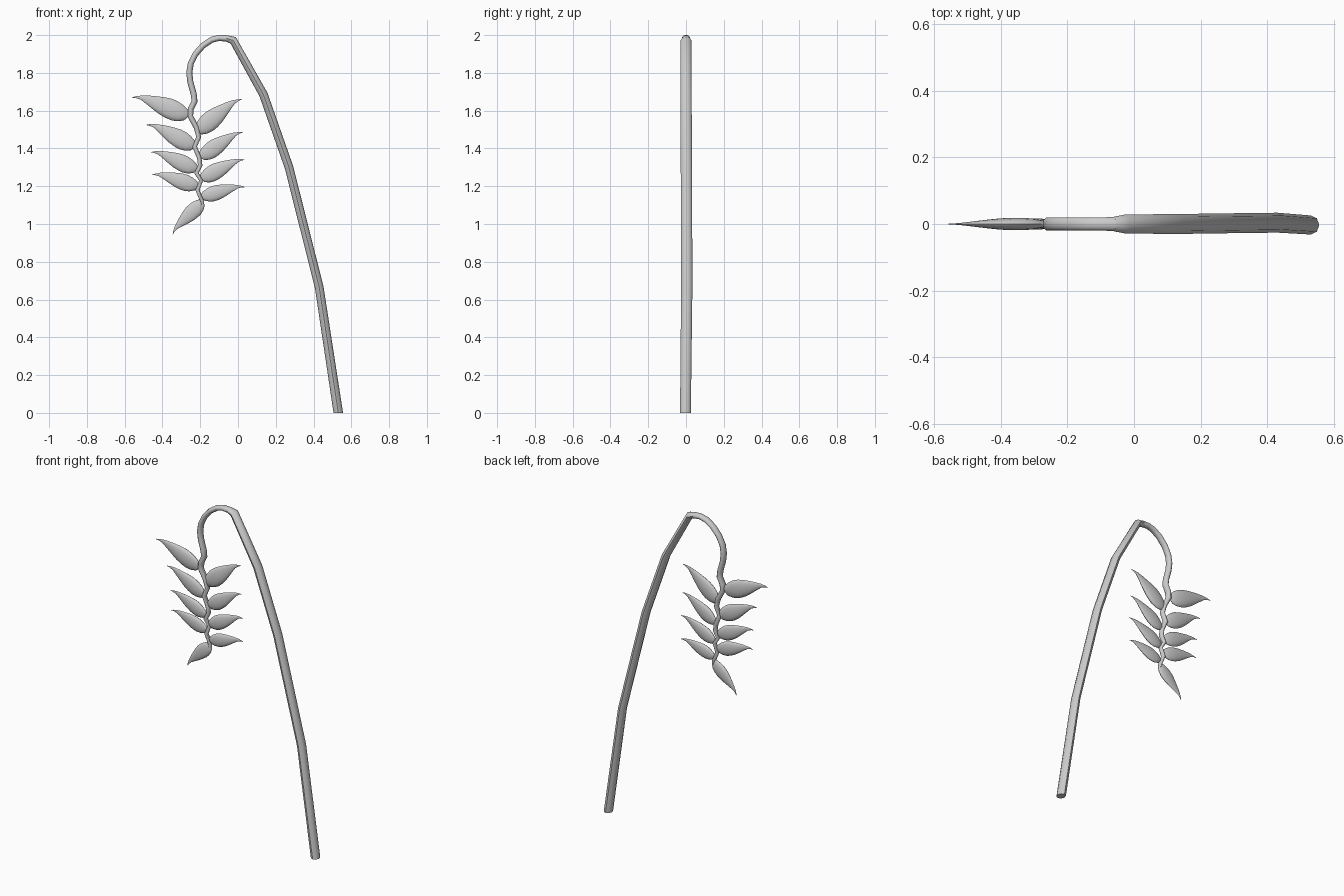
import bpy, bmesh, math
from mathutils import Vector

cube = bpy.data.objects.get("Cube")
if cube:
    bpy.data.objects.remove(cube, do_unlink=True)

grey = bpy.data.materials.new("plain_grey")
grey.use_nodes = True
grey.diffuse_color = (0.6, 0.6, 0.6, 1)
grey.node_tree.nodes["Principled BSDF"].inputs["Base Color"].default_value = (0.6, 0.6, 0.6, 1)


def loft(name, rings, sides):
    """Skin elliptical rings given as (centre, in-plane half axis, y half width)."""
    bm = bmesh.new()
    loops = []
    for centre, axis, depth in rings:
        angles = [2 * math.pi * i / sides for i in range(sides)]
        loops.append([bm.verts.new(centre + axis * math.cos(a) + Vector((0, depth * math.sin(a), 0)))
                      for a in angles])
    for a, b in zip(loops, loops[1:]):
        for i in range(sides):
            j = (i + 1) % sides
            bm.faces.new((a[i], a[j], b[j], b[i]))
    bm.faces.new(loops[0])
    bm.faces.new(loops[-1])
    bmesh.ops.recalc_face_normals(bm, faces=bm.faces)
    mesh = bpy.data.meshes.new(name)
    bm.to_mesh(mesh)
    bm.free()
    mesh.materials.append(grey)
    obj = bpy.data.objects.new(name, mesh)
    bpy.context.collection.objects.link(obj)
    bpy.ops.object.select_all(action='DESELECT')
    obj.select_set(True)
    bpy.context.view_layer.objects.active = obj
    bpy.ops.object.shade_smooth_by_angle(angle=math.radians(50))
    return obj


def tube(name, path, sides, flat_start=False):
    """Tube along (x, y, z, radius) points, a little deeper than it is wide."""
    pts = [Vector(p[:3]) for p in path]
    rings = []
    for i, p in enumerate(pts):
        before = (p - pts[i - 1]).normalized() if i else Vector()
        after = (pts[i + 1] - p).normalized() if i < len(pts) - 1 else Vector()
        d = (before + after).normalized()
        axis = Vector((d.z, 0, -d.x))
        if i == 0 and flat_start:
            axis = Vector((1.15, 0, 0))
        rings.append((p, axis * path[i][3], path[i][3] * 1.3))
    return loft(name, rings, sides)


# Thick arching stalk with a flat cut foot
tube("stalk", [
    (0.531, -0.003, 0, 0.022), (0.43, 0.004, 0.665, 0.023), (0.27, 0.002, 1.30, 0.023),
    (0.135, 0, 1.685, 0.023), (-0.025, 0, 1.972, 0.022), (-0.06, 0, 1.983, 0.017),
], 8, flat_start=True)

# Thin hooked stem that turns into the zigzag spine
tube("hook_and_spine", [
    (-0.055, 0, 1.982, 0.017), (-0.10, 0, 1.985, 0.016), (-0.14, 0, 1.975, 0.016),
    (-0.185, 0, 1.945, 0.016), (-0.225, 0, 1.90, 0.016), (-0.25, 0, 1.85, 0.016),
    (-0.258, 0, 1.80, 0.016), (-0.252, 0, 1.75, 0.016), (-0.235, 0, 1.69, 0.016),
    (-0.23, 0, 1.65, 0.016), (-0.25, 0, 1.61, 0.016), (-0.252, 0, 1.57, 0.015),
    (-0.22, 0, 1.51, 0.014), (-0.208, 0, 1.46, 0.013), (-0.23, 0, 1.41, 0.013),
    (-0.205, 0, 1.35, 0.012), (-0.20, 0, 1.31, 0.012), (-0.22, 0, 1.27, 0.012),
    (-0.195, 0, 1.23, 0.011), (-0.215, 0, 1.18, 0.011), (-0.19, 0, 1.12, 0.010),
    (-0.188, 0, 1.10, 0.008),
], 10)

# Bract outline: fraction along, upper edge, lower edge (relative to length)
OUTLINE = [
    (0, 0.03, -0.04), (0.05, 0.08, -0.12), (0.15, 0.13, -0.165), (0.25, 0.16, -0.18),
    (0.36, 0.17, -0.17), (0.48, 0.16, -0.14), (0.6, 0.14, -0.095), (0.72, 0.115, -0.045),
    (0.85, 0.08, 0.005), (0.94, 0.04, 0.008), (1, 0.005, -0.005),
]


def bract(name, x0, z0, x1, z1):
    base, span = Vector((x0, 0, z0)), Vector((x1 - x0, 0, z1 - z0))
    up = Vector((-span.z, 0, span.x))
    if up.z < 0:
        up = -up
    rings = []
    for t, high, low in OUTLINE:
        half = up * ((high - low) / 2)
        rings.append((base + span * t + up * ((high + low) / 2), half, half.length * 0.36))
    return loft(name, rings, 14)


LEFT = [(-0.26, 1.58, -0.56, 1.67), (-0.225, 1.415, -0.485, 1.525),
        (-0.215, 1.295, -0.46, 1.38), (-0.21, 1.205, -0.455, 1.26)]
RIGHT = [(-0.225, 1.495, 0.02, 1.66), (-0.205, 1.36, 0.025, 1.485),
         (-0.20, 1.245, 0.035, 1.34), (-0.195, 1.15, 0.035, 1.195)]
for n, (a, b) in enumerate(zip(LEFT, RIGHT), 1):
    bract(f"right_bract_{n}", *a)
    bract(f"left_bract_{n}", *b)
bract("end_bract", -0.19, 1.125, -0.345, 0.945)
